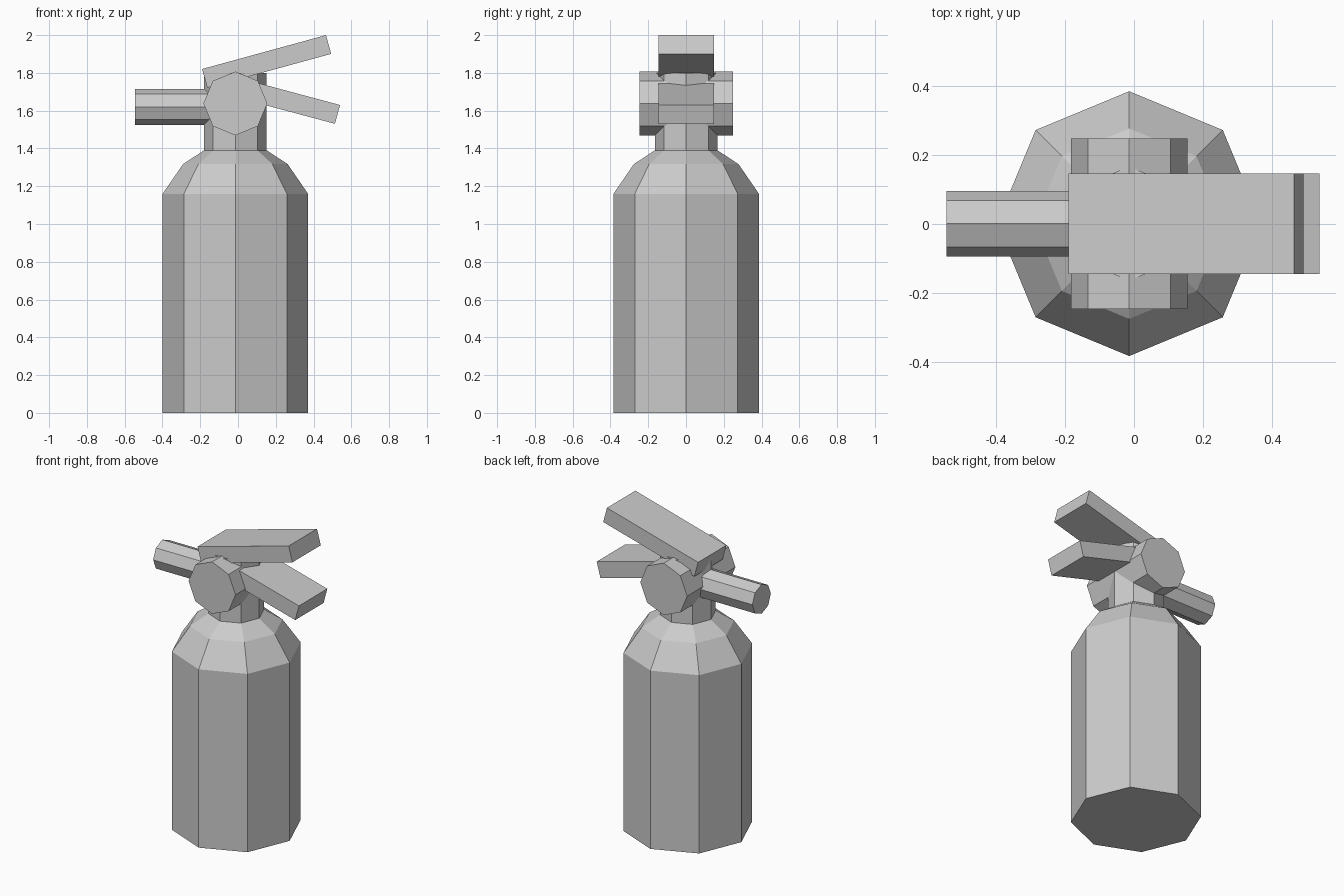
import bpy, bmesh
from math import cos, sin, pi, radians
from mathutils import Matrix, Vector

if "Cube" in bpy.data.objects:
    bpy.data.objects.remove(bpy.data.objects["Cube"])

CX = -0.014  # tank axis


def make_object(name, bm):
    bmesh.ops.recalc_face_normals(bm, faces=bm.faces)
    mesh = bpy.data.meshes.new(name)
    bm.to_mesh(mesh)
    bm.free()
    obj = bpy.data.objects.new(name, mesh)
    bpy.context.collection.objects.link(obj)
    return obj


def lathe(name, profile, origin, rot=Matrix.Identity(4), sides=8):
    """Eight-sided solid from (radius, height) pairs, corners on the axes."""
    bm = bmesh.new()
    rings = [[bm.verts.new((r * cos(2 * pi * i / sides), r * sin(2 * pi * i / sides), z))
              for i in range(sides)] for r, z in profile]
    for a, b in zip(rings, rings[1:]):
        for i in range(sides):
            j = (i + 1) % sides
            bm.faces.new((a[i], a[j], b[j], b[i]))
    bm.faces.new(rings[0])
    bm.faces.new(rings[-1])
    bm.transform(Matrix.Translation(origin) @ rot)
    return make_object(name, bm)


def bar(name, top_right, length, tilt, width=0.292, thick=0.103):
    """Tilted flat bar hung from its upper right edge."""
    bm = bmesh.new()
    bmesh.ops.create_cube(bm, size=1)
    bm.transform(Matrix.Translation((top_right[0], 0.001, top_right[1]))
                 @ Matrix.Rotation(radians(-tilt), 4, 'Y')
                 @ Matrix.Diagonal((length, width, thick, 1))
                 @ Matrix.Translation((-0.5, 0, -0.5)))
    return make_object(name, bm)


# Tank with stepped shoulder
lathe("tank", [(0.385, 0), (0.385, 1.16), (0.277, 1.317), (0.166, 1.39)], (CX, 0.001, 0))
# Valve neck
lathe("neck", [(0.166, 1.37), (0.166, 1.80)], (CX, 0.001, 0))
# Cross barrel through the neck
lathe("valve_barrel", [(0.169, -0.248), (0.169, 0.248)], (CX, 0.001, 1.638),
      Matrix.Rotation(pi / 2, 4, 'X'))
# Nozzle pointing to -x
lathe("nozzle", [(0.095, 0), (0.095, 0.45)], (-0.545, 0.001, 1.62),
      Matrix.Rotation(pi / 2, 4, 'Y'))
# Squeeze lever and carry handle
bar("upper_lever", (0.466, 2.0), 0.68, 15.3)
bar("lower_handle", (0.54, 1.63), 0.56, -15)
